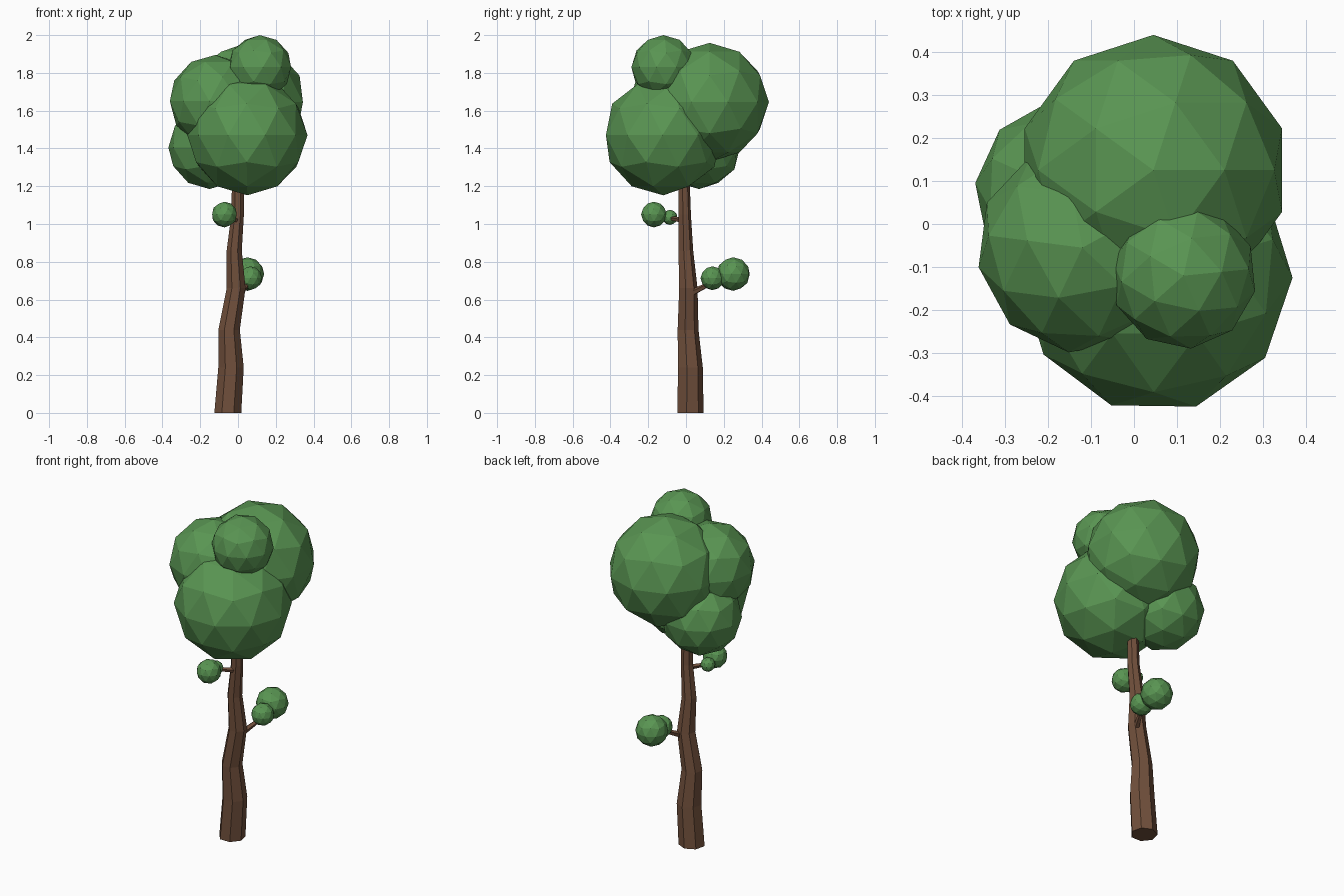
import bpy, bmesh, math
from mathutils import Vector, Matrix

cube = bpy.data.objects.get("Cube")
if cube:
    bpy.data.objects.remove(cube, do_unlink=True)


def material(name, colour):
    mat = bpy.data.materials.new(name)
    mat.use_nodes = True
    mat.diffuse_color = (*colour, 1)
    bsdf = mat.node_tree.nodes["Principled BSDF"]
    bsdf.inputs["Base Color"].default_value = (*colour, 1)
    bsdf.inputs["Roughness"].default_value = 0.9
    return mat


leaf_green = material("leaf green", (0.10, 0.30, 0.085))
bark_brown = material("bark brown", (0.165, 0.08, 0.045))


def finish(name, bm, mat):
    bmesh.ops.recalc_face_normals(bm, faces=bm.faces)
    mesh = bpy.data.meshes.new(name)
    bm.to_mesh(mesh)
    bm.free()
    mesh.materials.append(mat)
    obj = bpy.data.objects.new(name, mesh)
    bpy.context.collection.objects.link(obj)
    return obj


def limb(name, rings, sides, upright=False):
    """Faceted tube through (x, y, z, radius) rings, capped at both ends."""
    bm = bmesh.new()
    axis = Vector(rings[-1][:3]) - Vector(rings[0][:3])
    turn = Matrix() if upright else axis.to_track_quat("Z", "Y").to_matrix().to_4x4()
    loops = []
    for x, y, z, r in rings:
        angles = [math.pi / 2 + math.tau * i / sides for i in range(sides)]
        loops.append([bm.verts.new(Vector((x, y, z)) + turn @ Vector(
            (r * math.cos(a), r * math.sin(a), 0))) for a in angles])
    for low, high in zip(loops, loops[1:]):
        for i in range(sides):
            j = (i + 1) % sides
            bm.faces.new((low[i], low[j], high[j], high[i]))
    bm.faces.new(loops[0][::-1])
    bm.faces.new(loops[-1])
    return finish(name, bm, bark_brown)


def leaf_ball(name, centre, radius, spin):
    """Faceted ball of leaves."""
    bm = bmesh.new()
    place = Matrix.Translation(centre) @ Matrix.Rotation(spin, 4, "Z")
    bmesh.ops.create_icosphere(bm, subdivisions=2, radius=radius, matrix=place)
    return finish(name, bm, leaf_green)


# Crooked seven-sided trunk
limb("trunk", [
    (-0.054, 0.020, 0.00, 0.073), (-0.037, 0.020, 0.24, 0.069),
    (-0.047, 0.008, 0.44, 0.058), (-0.010, 0.010, 0.66, 0.051),
    (-0.020, -0.003, 0.86, 0.041), (-0.002, -0.008, 1.05, 0.034),
    (0.000, -0.015, 1.32, 0.031)], 7, upright=True)

# Side branches
limb("lower_branch", [(0.01, 0.03, 0.635, 0.018), (0.055, 0.13, 0.685, 0.012),
                      (0.05, 0.22, 0.72, 0.008)], 5)
limb("upper_branch", [(0.0, -0.02, 1.02, 0.016), (-0.06, -0.08, 1.03, 0.011),
                      (-0.07, -0.15, 1.045, 0.008)], 5)

# Crown
leaf_ball("crown_front", (0.05, -0.12, 1.47), 0.318, 0.3)
leaf_ball("crown_back", (0.045, 0.125, 1.645), 0.314, 0.0)
leaf_ball("crown_side", (-0.12, -0.055, 1.65), 0.245, 0.5)
leaf_ball("crown_low", (-0.15, 0.07, 1.405), 0.22, 0.2)
leaf_ball("crown_top", (0.115, -0.12, 1.83), 0.17, 0.1)

# Tufts on the branches
leaf_ball("upper_tuft_large", (-0.072, -0.17, 1.05), 0.068, 0.0)
leaf_ball("upper_tuft_small", (-0.085, -0.085, 1.035), 0.04, 0.4)
leaf_ball("lower_tuft_large", (0.05, 0.25, 0.735), 0.089, 0.2)
leaf_ball("lower_tuft_small", (0.065, 0.14, 0.713), 0.063, 0.0)
